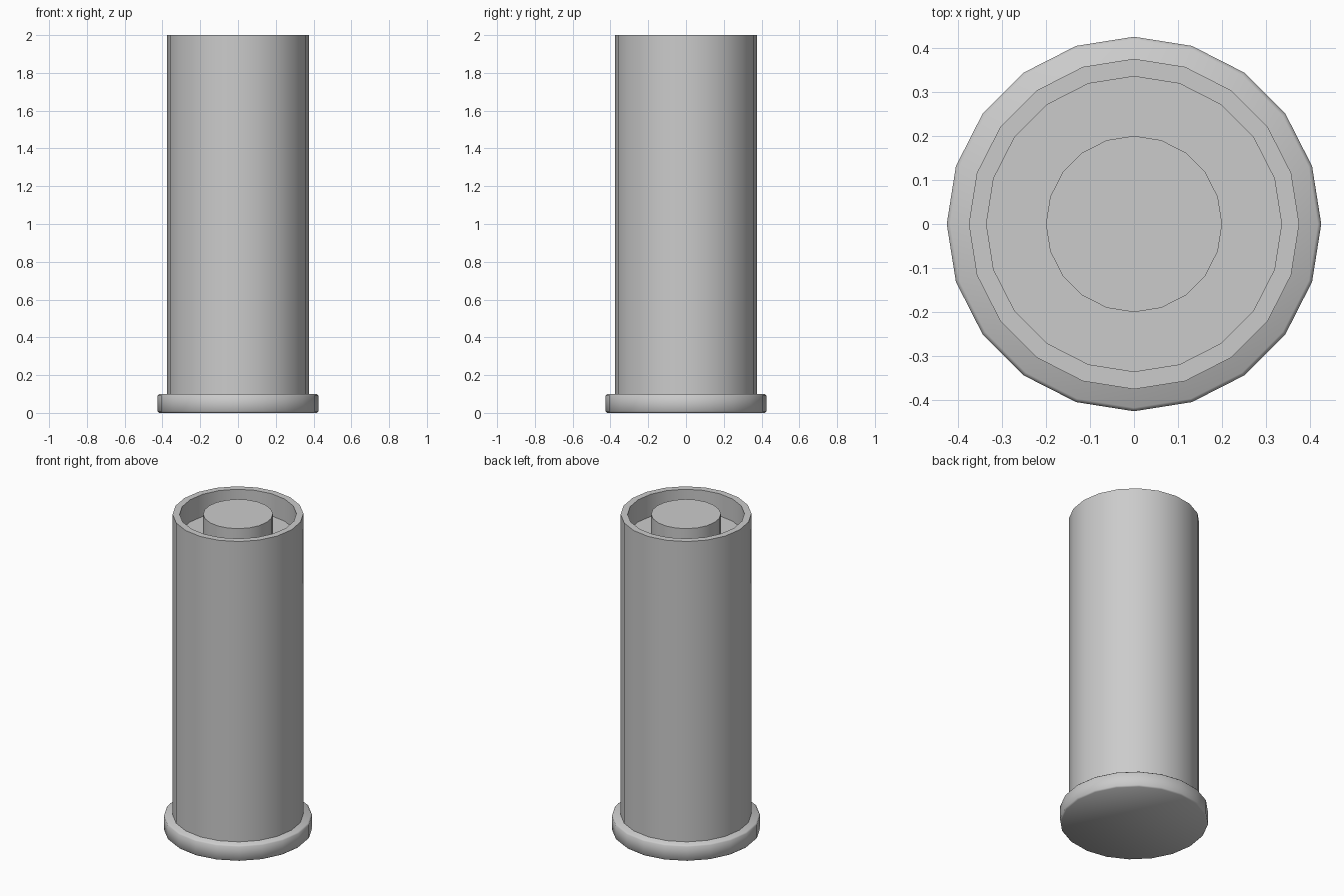
import bpy, bmesh
from math import cos, sin, tau, radians

if "Cube" in bpy.data.objects:
    bpy.data.objects.remove(bpy.data.objects["Cube"])

SIDES = 20

def lathe(name, profile):
    """Spin an (r, z) profile around z; end rings are capped."""
    bm = bmesh.new()
    rings = [[bm.verts.new((r * cos(tau * i / SIDES), r * sin(tau * i / SIDES), z))
              for i in range(SIDES)] for r, z in profile]
    for a, b in zip(rings, rings[1:]):
        for i in range(SIDES):
            j = (i + 1) % SIDES
            bm.faces.new((a[i], a[j], b[j], b[i]))
    bm.faces.new(rings[0][::-1])
    bm.faces.new(rings[-1])
    bmesh.ops.recalc_face_normals(bm, faces=bm.faces)
    mesh = bpy.data.meshes.new(name)
    bm.to_mesh(mesh)
    bm.free()
    ob = bpy.data.objects.new(name, mesh)
    bpy.context.collection.objects.link(ob)
    bpy.ops.object.select_all(action='DESELECT')
    ob.select_set(True)
    bpy.context.view_layer.objects.active = ob
    bpy.ops.object.shade_smooth_by_angle(angle=radians(50))
    return ob

# Base flange with a slightly softened edge
lathe("base_flange", [(0.417, 0), (0.425, 0.008), (0.425, 0.092), (0.417, 0.1)])

# Tube wall, annular recess and centre core in one shell
lathe("tube_with_core", [(0.375, 0.1), (0.375, 2), (0.335, 2), (0.335, 1.86),
                         (0.2, 1.86), (0.2, 2)])
